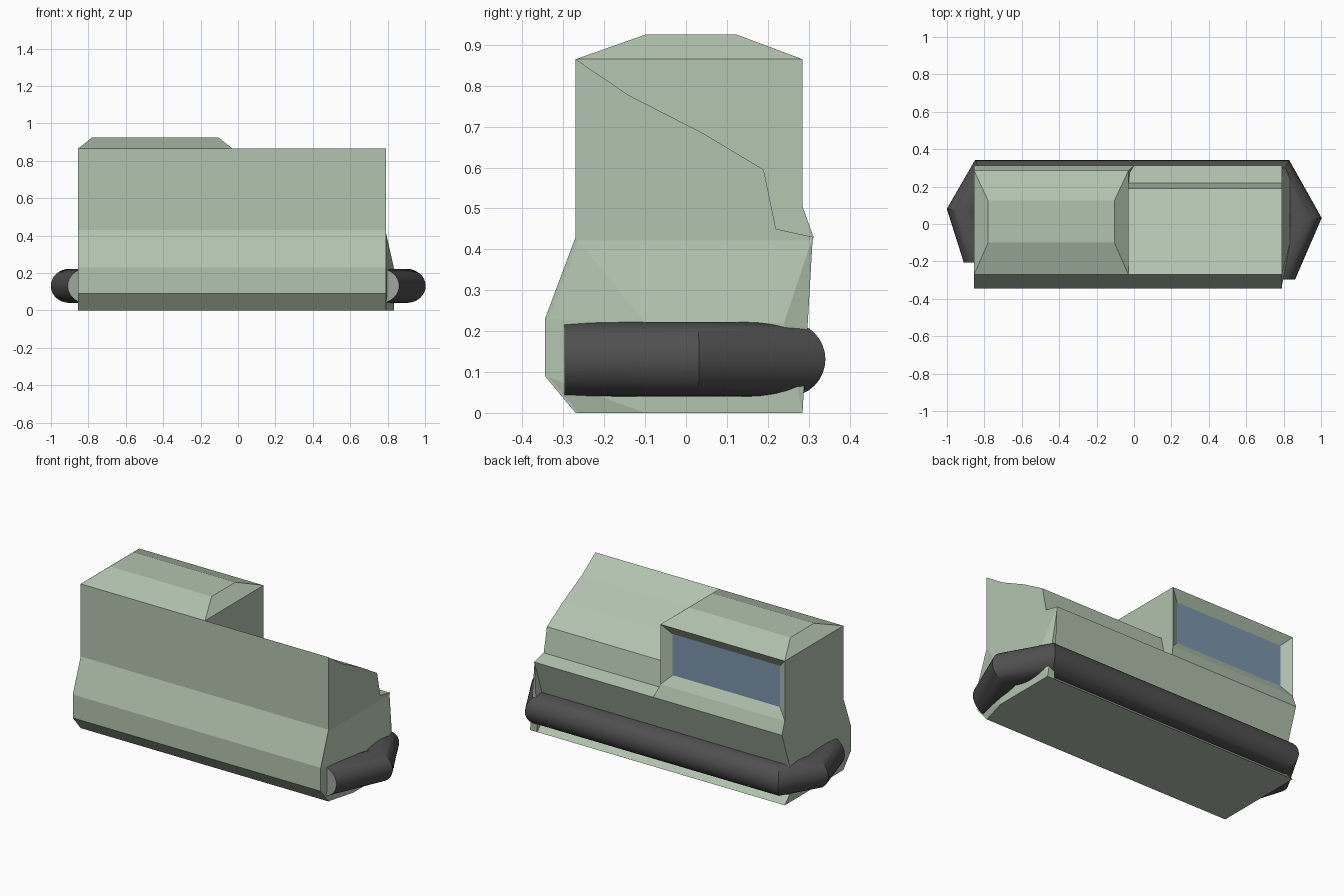
import bpy, bmesh, math
from mathutils import Vector

if "Cube" in bpy.data.objects:
    bpy.data.objects.remove(bpy.data.objects["Cube"])


def material(name, rgb):
    m = bpy.data.materials.new(name)
    m.diffuse_color = (*rgb, 1)
    m.use_nodes = True
    m.node_tree.nodes["Principled BSDF"].inputs["Base Color"].default_value = m.diffuse_color
    return m


GREEN = material("pale_green_paint", (0.45, 0.55, 0.43))
DARK = material("dark_rubber", (0.08, 0.08, 0.08))
GLASS = material("blue_glass", (0.2, 0.3, 0.42))
GREY = material("light_grey", (0.35, 0.38, 0.36))


def finish(name, bm, *mats):
    bmesh.ops.recalc_face_normals(bm, faces=bm.faces[:])
    me = bpy.data.meshes.new(name)
    bm.to_mesh(me)
    bm.free()
    for m in mats:
        me.materials.append(m)
    ob = bpy.data.objects.new(name, me)
    bpy.context.collection.objects.link(ob)
    return ob


def extrude_x(profile, x_left, x_right):
    """Prism along x; each end is a function of the profile point."""
    bm = bmesh.new()
    a = [bm.verts.new((x_left(y, z), y, z)) for y, z in profile]
    b = [bm.verts.new((x_right(y, z), y, z)) for y, z in profile]
    n = len(profile)
    sides = [bm.faces.new((a[i], a[(i + 1) % n], b[(i + 1) % n], b[i])) for i in range(n)]
    bm.faces.new(a)
    bm.faces.new(b)
    return bm, sides


def hull(name, points, mat):
    bm = bmesh.new()
    for p in points:
        bm.verts.new(p)
    bmesh.ops.convex_hull(bm, input=bm.verts[:])
    bmesh.ops.dissolve_limit(bm, angle_limit=0.01, verts=bm.verts[:], edges=bm.edges[:])
    return finish(name, bm, mat)


# Shared front and lower back of the cross-section (y, z)
FRONT = [(-0.27, 0.865), (-0.27, 0.43), (-0.345, 0.23), (-0.345, 0.09), (-0.27, 0)]
LOWER_BACK = [(0.285, 0), (0.24, 0.045), (0.24, 0.22), (0.312, 0.43)]


# Cabin: right wall leans outwards towards its foot
def cabin_wall(y, z):
    return -0.03 if z > 0.45 or y < 0 else 0.0


bm, sides = extrude_x(FRONT + LOWER_BACK + [(0.285, 0.505), (0.285, 0.865)],
                      lambda y, z: -0.855, cabin_wall)
bmesh.ops.recalc_face_normals(bm, faces=bm.faces[:])
window = sides[-2]
bmesh.ops.inset_individual(bm, faces=[window], thickness=0.08, depth=0)
for v in window.verts:
    v.co.y -= 0.035
window.material_index = 1
finish("cabin", bm, GREEN, GLASS)

# Low half with the sloping deck and rear ledge
slope = [(0.22, 0.45), (0.19, 0.595), (0.04, 0.685), (-0.14, 0.777)]
bm, _ = extrude_x(FRONT + LOWER_BACK + slope, lambda y, z: -0.03, lambda y, z: 0.79)
finish("sloping_deck", bm, GREEN)

# Bevelled roof
roof = [(x, y, 0.865) for x in (-0.855, -0.03) for y in (-0.27, 0.285)]
roof += [(x, y, 0.925) for x in (-0.78, -0.105) for y in (-0.1, 0.125)]
hull("roof", roof, GREEN)

# Swelling at the foot of the right end
foot = [(0.788, y, z) for y, z in [(-0.27, 0), (-0.345, 0.09), (-0.345, 0.23),
                                   (-0.27, 0.43), (0.31, 0.43), (0.285, 0)]]
foot += [(0.835, y, z) for y, z in [(-0.1, 0), (-0.1, 0.22), (0.24, 0.22), (0.285, 0)]]
hull("end_swelling", foot, GREEN)

# Wrap-around tube with mitred corners
path = [Vector(p) for p in [(-0.815, -0.205), (-0.902, 0.07), (-0.798, 0.25),
                            (0.777, 0.25), (0.902, 0.027), (0.762, -0.297)]]
R, SIDES, HEIGHT = 0.091, 32, 0.131
normals = []
for p, q in zip(path, path[1:]):
    d = (q - p).normalized()
    normals.append(Vector((-d.y, d.x)))
laterals = [Vector((R / normals[0].x, 0))]
for n1, n2 in zip(normals, normals[1:]):
    m = (n1 + n2).normalized()
    laterals.append(m * R / m.dot(n1))
laterals.append(Vector((R / normals[-1].x, 0)))
bm = bmesh.new()
rings = []
for c, lat in zip(path, laterals):
    ring = []
    for i in range(SIDES):
        t = 2 * math.pi * i / SIDES
        p = c + lat * math.cos(t)
        ring.append(bm.verts.new((p.x, p.y, HEIGHT + R * math.sin(t))))
    rings.append(ring)
for a, b in zip(rings, rings[1:]):
    for i in range(SIDES):
        j = (i + 1) % SIDES
        bm.faces.new((a[i], a[j], b[j], b[i]))
for ring in (rings[0], rings[-1]):
    bm.faces.new(ring).material_index = 1
tube = finish("bumper_tube", bm, DARK, GREY)
bpy.context.view_layer.objects.active = tube
tube.select_set(True)
bpy.ops.object.shade_smooth_by_angle(angle=math.radians(25))
